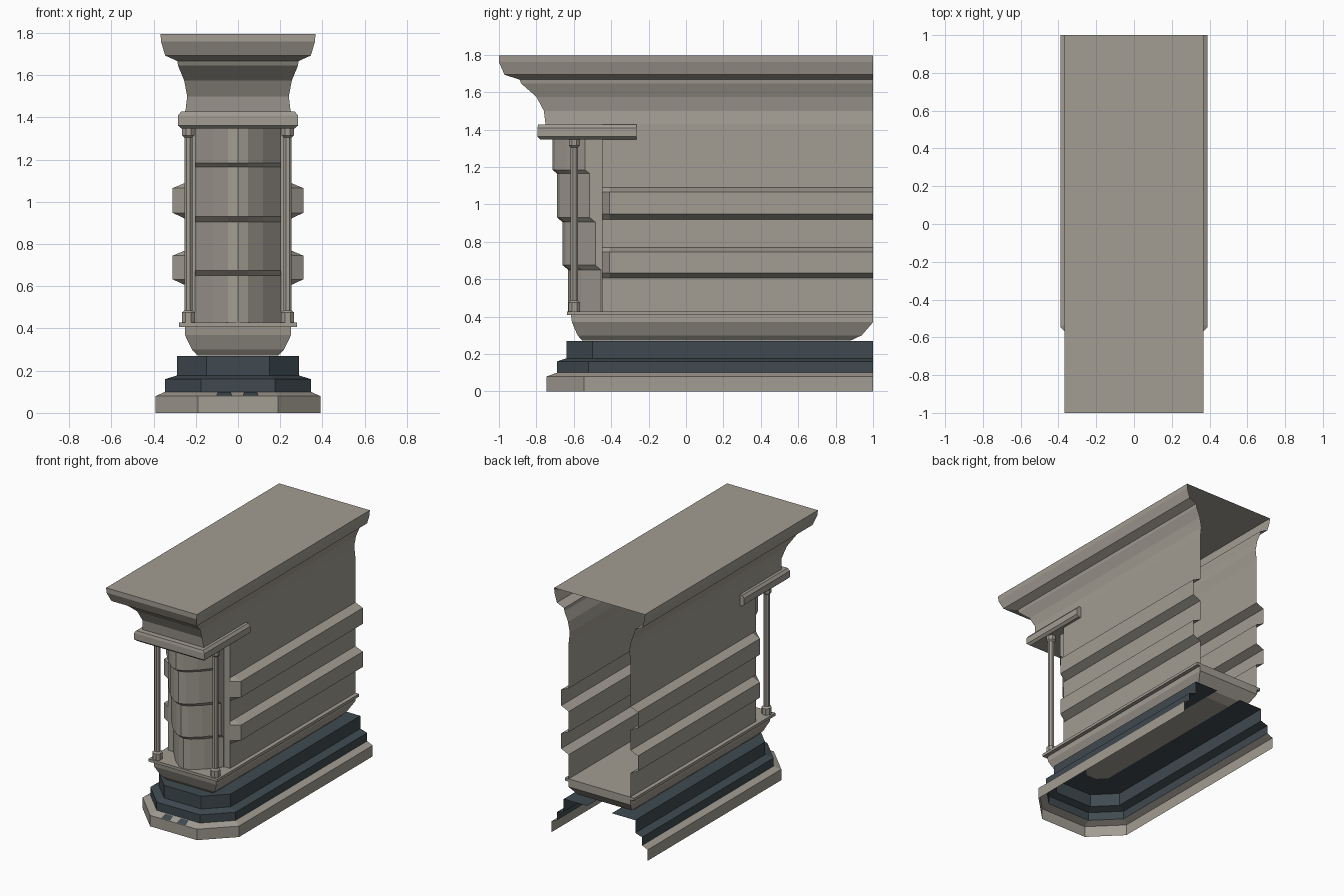
import bpy, bmesh, math

if "Cube" in bpy.data.objects:
    bpy.data.objects.remove(bpy.data.objects["Cube"])


def material(name, rgb):
    m = bpy.data.materials.new(name)
    m.diffuse_color = (*rgb, 1)
    m.use_nodes = True
    m.node_tree.nodes["Principled BSDF"].inputs["Base Color"].default_value = m.diffuse_color
    return m


STONE = material("warm_grey_stone", (0.36, 0.335, 0.29))
SLATE = material("dark_blue_slate", (0.05, 0.068, 0.08))


def loft(name, rings, mat, closed=False, bottom=False, top=False, mirror=False):
    """Skin consecutive rings of points (counter-clockwise, bottom to top)."""
    bm = bmesh.new()
    vs = [[bm.verts.new(p) for p in r] for r in rings]
    n = len(rings[0])
    for a, b in zip(vs, vs[1:]):
        for i in range(n if closed else n - 1):
            j = (i + 1) % n
            bm.faces.new((a[i], a[j], b[j], b[i]))
    if bottom:
        bm.faces.new(vs[0][::-1])
    if top:
        bm.faces.new(vs[-1])
    bmesh.ops.remove_doubles(bm, verts=bm.verts, dist=1e-5)
    me = bpy.data.meshes.new(name)
    bm.to_mesh(me)
    bm.free()
    me.materials.append(mat)
    ob = bpy.data.objects.new(name, me)
    bpy.context.collection.objects.link(ob)
    if mirror:
        ob.modifiers.new("mirror", "MIRROR")
    return ob


def ring(w, front, z, chamfer=0, back=1.0):
    """Half-open plan outline: back left, front, back right."""
    left = [(-w, back, z), (-w, front + chamfer, z)]
    if chamfer:
        left.append((-w + chamfer, front, z))
    return left + [(-x, y, h) for x, y, h in reversed(left)]


# Stepped base with chamfered front corners, open at the back and underneath
loft("plinth", [ring(.39, -.745, 0, .2), ring(.39, -.745, .08, .2),
                ring(.345, -.69, .10, .17)], STONE)
loft("slate_steps", [ring(.345, -.69, .10, .17), ring(.345, -.69, .16, .17),
                     ring(.29, -.64, .177, .14), ring(.29, -.64, .27, .14),
                     ring(.10, -.45, .27, .06)], SLATE)

# Dark patches lying on the sloped front edge of the plinth
for i, x in enumerate((-.065, .06)):
    loft(f"plinth_patch_{i}", [[(x - .037, -.744, .083), (x + .037, -.744, .083)],
                               [(x - .03, -.70, .1)  , (x + .03, -.70, .1)]], SLATE)

# Hull-shaped foot of the body and the thin plate on it
loft("body_foot", [ring(.19, -.556, .272, back=.88), ring(.218, -.58, .30, back=.94),
                   ring(.252, -.61, .37), ring(.252, -.615, .408)],
     STONE, closed=True, bottom=True)
loft("base_plate", [ring(.28, -.635, .408), ring(.28, -.635, .428)],
     STONE, closed=True, bottom=True, top=True)

# Side wall with two raised bands, mirrored
section = [(.25, 1.43)]
for z0, z1 in ((.92, 1.09), (.605, .77)):
    section += [(.25, z1), (.31, z1 - .025), (.31, z0 + .028), (.25, z0)]
section.append((.25, .428))
loft("banded_side_wall", [[(.2, -.45, z) for x, z in section],
                          [(.25, -.45, z) for x, z in section],
                          [(x, -.41, z) for x, z in section],
                          [(x, 1, z) for x, z in section]], STONE, mirror=True)


# Faceted front, each tier stepping forward of the one below
def facets(y, z):
    half = [(-.203, -.45, z), (-.203, y, z), (-.118, y - .10, z), (-.047, y - .16, z)]
    return half + [(0, y - .175, z)] + [(-a, b, c) for a, b, c in reversed(half)]


tiers = [(-.455, .428, .65), (-.485, .675, .905), (-.515, .93, 1.165), (-.54, 1.185, 1.355)]
loft("tiered_front", [facets(y, z) for y, a, b in tiers for z in (a, b)], STONE)


# Slender corner columns with collars at both ends
def circle(r, z, n=8):
    return [(.235 + r * math.cos(math.tau * (i + .5) / n),
             -.597 + r * math.sin(math.tau * (i + .5) / n), z) for i in range(n)]


loft("corner_columns", [circle(r, z) for r, z in
                        ((.034, .428), (.034, .475), (.021, .485), (.021, 1.305),
                         (.032, 1.315), (.032, 1.352))],
     STONE, closed=True, bottom=True, top=True, mirror=True)

# Ledge carried by the columns
loft("column_ledge", [ring(.268, -.778, 1.347, back=-.265), ring(.285, -.795, 1.362, back=-.265),
                      ring(.285, -.795, 1.408, back=-.265), ring(.27, -.79, 1.427, back=-.265)],
     STONE, closed=True, bottom=True, top=True)

# Flared cornice with flat roof, open at the back
cornice = [(.25, -.75, 1.42), (.241, -.76, 1.5), (.255, -.80, 1.575), (.284, -.88, 1.645),
           (.287, -.89, 1.667), (.345, -.97, 1.693), (.365, -1, 1.76), (.367, -1, 1.795)]
loft("flared_cornice", [ring(*c) for c in cornice], STONE, top=True)
